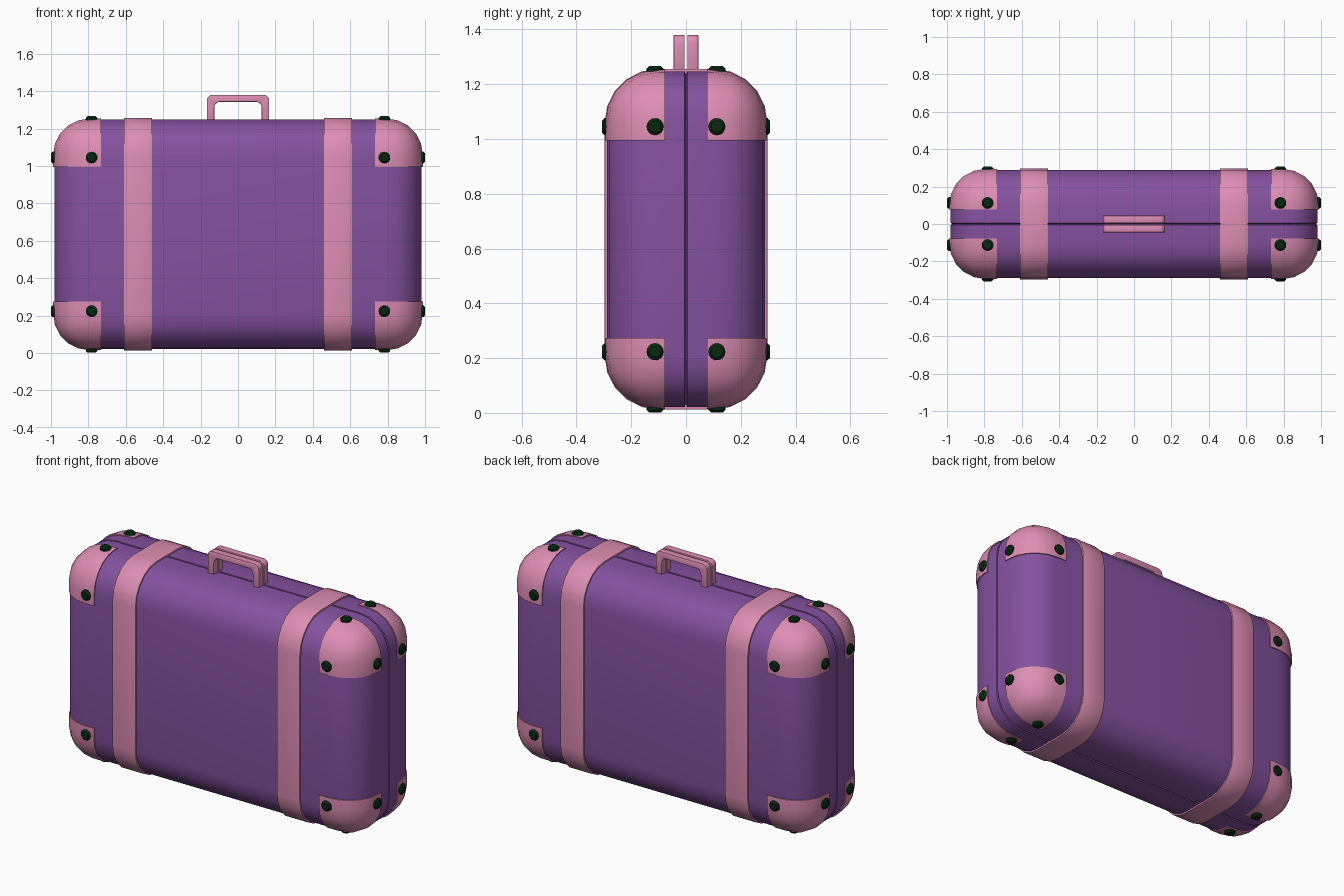
import bpy, bmesh, math
from mathutils import Vector, Matrix

if "Cube" in bpy.data.objects:
    bpy.data.objects.remove(bpy.data.objects["Cube"])

HALF = Vector((0.982, 0.288, 0.613))   # half size of the case body
MID_Z = 0.634                          # height of the case centre
RADIUS = 0.187


def material(name, rgb):
    m = bpy.data.materials.new(name)
    m.diffuse_color = (*rgb, 1)
    m.use_nodes = True
    m.node_tree.nodes["Principled BSDF"].inputs["Base Color"].default_value = m.diffuse_color
    return m


PURPLE = material("purple shell", (0.235, 0.083, 0.35))
PINK = material("pink trim", (0.73, 0.27, 0.457))
GREEN = material("dark green rivets", (0.003, 0.022, 0.006))


def finish(name, bm, mat, mirror=(False, False, False), thick=0, bevel=0):
    bmesh.ops.recalc_face_normals(bm, faces=bm.faces)
    me = bpy.data.meshes.new(name)
    bm.to_mesh(me)
    bm.free()
    me.materials.append(mat)
    ob = bpy.data.objects.new(name, me)
    ob.location.z = MID_Z
    bpy.context.collection.objects.link(ob)
    if thick:
        mod = ob.modifiers.new("thickness", 'SOLIDIFY')
        mod.thickness = thick
        mod.offset = -1
    if bevel:
        mod = ob.modifiers.new("soft edges", 'BEVEL')
        mod.width = bevel
        mod.segments = 2
        mod.limit_method = 'ANGLE'
        mod.angle_limit = math.radians(50)
    if any(mirror):
        mod = ob.modifiers.new("mirror", 'MIRROR')
        mod.use_axis = mirror
    bpy.ops.object.select_all(action='DESELECT')
    ob.select_set(True)
    bpy.context.view_layer.objects.active = ob
    bpy.ops.object.convert(target='MESH')
    bpy.ops.object.shade_smooth_by_angle(angle=math.radians(35))
    return ob


def rounded_box(grow):
    bm = bmesh.new()
    bmesh.ops.create_cube(bm, size=2)
    for v in bm.verts:
        v.co = Vector([c * (h + grow) for c, h in zip(v.co, HALF)])
    bmesh.ops.bevel(bm, geom=bm.edges[:], offset=RADIUS + grow, segments=5,
                    profile=0.5, affect='EDGES')
    return bm


def cut(bm, axis, at, clear=0):
    """Slice at a plane; clear=1 drops the far side, -1 the near side."""
    co, no = Vector(), Vector()
    co[axis], no[axis] = at, 1
    bmesh.ops.bisect_plane(bm, geom=bm.verts[:] + bm.edges[:] + bm.faces[:],
                           plane_co=co, plane_no=no,
                           clear_outer=clear > 0, clear_inner=clear < 0)


# Case body with a V groove where the two halves meet
bm = rounded_box(0)
for y in (-0.005, 0, 0.005):
    cut(bm, 1, y)
for v in bm.verts:
    if abs(v.co.y) < 0.001:
        v.co.x *= 0.988
        v.co.z *= 0.98
finish("case_body", bm, PURPLE)

# Two straps around the case
bm = rounded_box(0.009)
cut(bm, 0, 0.46, -1)
cut(bm, 0, 0.61, 1)
finish("straps", bm, PINK, (True, False, False), thick=0.02, bevel=0.003)

# Eight corner guards
bm = rounded_box(0.006)
for axis, at in enumerate((0.732, 0.077, 0.36)):
    cut(bm, axis, at, -1)
finish("corner_guards", bm, PINK, (True, True, True), thick=0.015)

# Three domed rivets on every corner guard
bm = bmesh.new()
spot = Vector((0.783, 0.113, 0.411))
for axis in range(3):
    pos = spot.copy()
    pos[axis] = HALF[axis] + 0.004
    out = Vector()
    out[axis] = 1
    place = Matrix.Translation(pos) @ out.to_track_quat('Z', 'Y').to_matrix().to_4x4()
    for r0, r1, z0, z1 in ((0.031, 0.031, -0.012, 0.006), (0.031, 0.021, 0.006, 0.015)):
        bmesh.ops.create_cone(bm, cap_ends=True, segments=16, radius1=r0, radius2=r1,
                              depth=z1 - z0,
                              matrix=place @ Matrix.Translation((0, 0, (z0 + z1) / 2)))
finish("rivets", bm, GREEN, (True, True, True))


# Handle: two matching arches, one on each half
def arch(half, top, r, foot):
    pts = [(-half, foot)]
    for sx, start in ((-1, 180), (1, 90)):
        for i in range(6):
            a = math.radians(start - 18 * i)
            pts.append((sx * (half - r) + r * math.cos(a), top - r + r * math.sin(a)))
    return pts + [(half, foot)]


outline = arch(0.167, 1.38, 0.03, 1.235) + arch(0.126, 1.343, 0.03, 1.235)[::-1]
bm = bmesh.new()
face = bm.faces.new([bm.verts.new((x, 0.005, z - MID_Z)) for x, z in outline])
side = bmesh.ops.extrude_face_region(bm, geom=[face])["geom"]
bmesh.ops.translate(bm, vec=(0, 0.04, 0),
                    verts=[g for g in side if isinstance(g, bmesh.types.BMVert)])
finish("handle", bm, PINK, (False, True, False), bevel=0.004)
